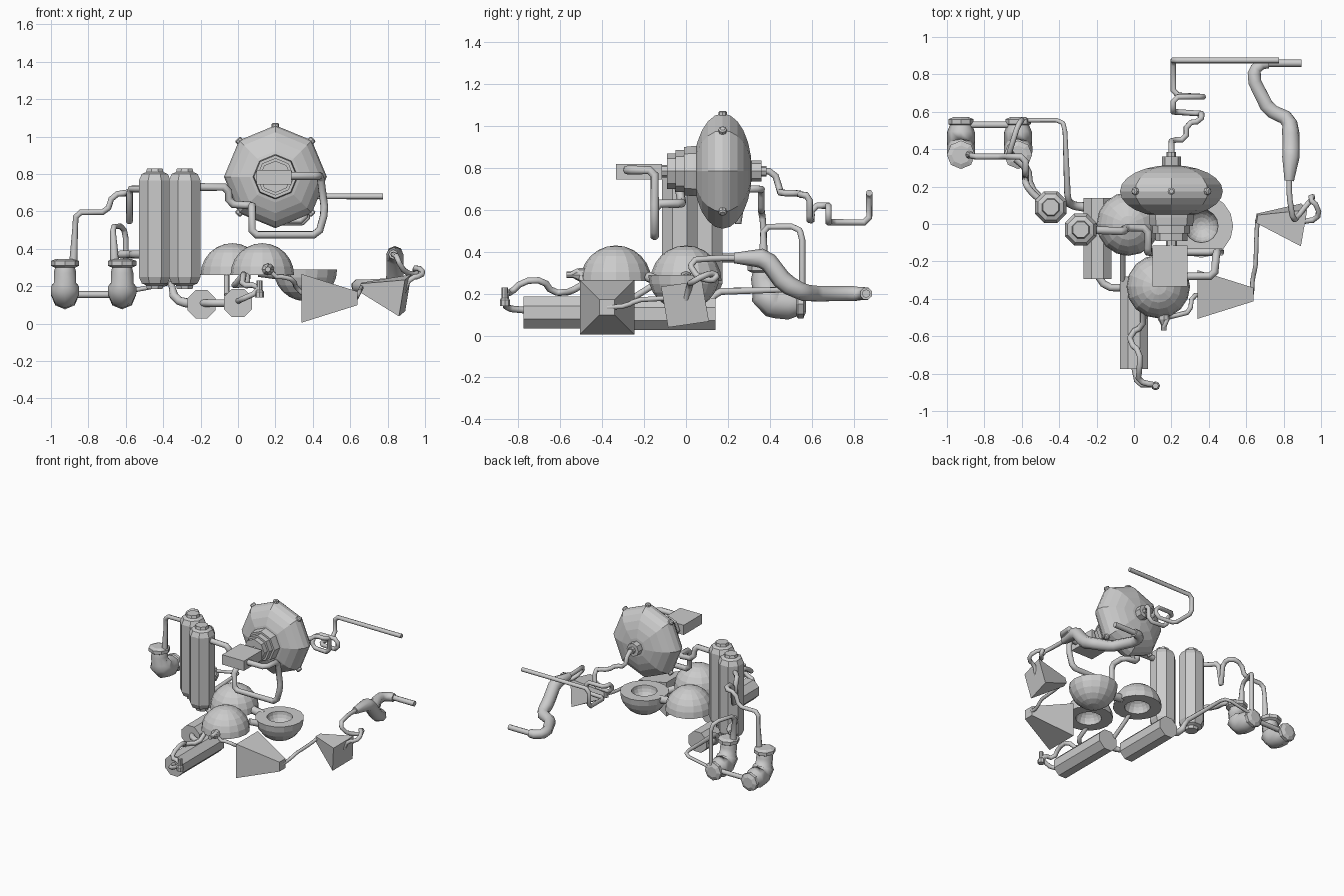
import bpy, bmesh
from math import sin, cos, pi, radians
from mathutils import Vector


def lathe(name, origin, axis, profile, sides=8, phase=0.0):
    """Revolve (radius, height) points about an axis; zero radius closes to a point."""
    q = Vector((0, 0, 1)).rotation_difference(Vector(axis).normalized())
    o = Vector(origin)
    bm = bmesh.new()
    rings = []
    for r, h in profile:
        if r < 1e-5:
            rings.append([bm.verts.new(o + q @ Vector((0, 0, h)))] * sides)
        else:
            rings.append([bm.verts.new(o + q @ Vector((r * cos(a), r * sin(a), h)))
                          for a in (phase + 2 * pi * i / sides for i in range(sides))])
    for a, b in zip(rings, rings[1:]):
        for i in range(sides):
            j = (i + 1) % sides
            vs = list(dict.fromkeys([a[i], a[j], b[j], b[i]]))
            if len(vs) > 2:
                bm.faces.new(vs)
    for ring in (rings[0], rings[-1]):
        if ring[0] is not ring[1]:
            bm.faces.new(ring)
    bmesh.ops.recalc_face_normals(bm, faces=bm.faces)
    me = bpy.data.meshes.new(name)
    bm.to_mesh(me)
    bm.free()
    ob = bpy.data.objects.new(name, me)
    bpy.context.collection.objects.link(ob)
    return ob


def pipe(name, pts, r, radii=None, chamfer=0.025):
    """Octagonal tube along a path with chamfered corners, turned into a mesh."""
    P = [Vector(p) for p in pts]
    R = radii or [r] * len(P)
    out = [(P[0], R[0])]
    for k in range(1, len(P) - 1):
        a, b = P[k - 1] - P[k], P[k + 1] - P[k]
        for d in (a, b):
            out.append((P[k] + d.normalized() * min(chamfer, d.length * 0.4), R[k]))
    out.append((P[-1], R[-1]))
    cu = bpy.data.curves.new(name, 'CURVE')
    cu.dimensions = '3D'
    cu.bevel_depth = 1.0
    cu.bevel_resolution = 2
    cu.use_fill_caps = True
    s = cu.splines.new('POLY')
    s.points.add(len(out) - 1)
    for pt, (p, rad) in zip(s.points, out):
        pt.co = (*p, 1)
        pt.radius = rad
    ob = bpy.data.objects.new(name, cu)
    bpy.context.collection.objects.link(ob)
    bpy.ops.object.select_all(action='DESELECT')
    ob.select_set(True)
    bpy.context.view_layer.objects.active = ob
    bpy.ops.object.convert(target='MESH')
    return ob


def box(name, lo, hi):
    bpy.ops.mesh.primitive_cube_add(size=1, location=[(a + b) / 2 for a, b in zip(lo, hi)])
    ob = bpy.context.object
    ob.name = name
    ob.scale = [b - a for a, b in zip(lo, hi)]


# Faceted pressure vessel with stepped front nozzle, rear port and rim bolts
C = Vector((0.2, 0.175, 0.785))
Y = (0, 1, 0)
lathe("vessel", C, Y, [(0.275 * sin(pi * i / 12), -0.14 * cos(pi * i / 12)) for i in range(13)])
lathe("vessel_nozzle", C, Y, [(0.06, -0.265), (0.085, -0.265), (0.085, -0.225), (0.1, -0.225),
      (0.1, -0.185), (0.115, -0.185), (0.12, -0.14), (0.12, -0.08)])
lathe("vessel_port", C, Y, [(0.05, 0.11), (0.05, 0.185), (0.025, 0.185), (0.025, 0.21)])
for a in (90, 45, 135, 225, 315):
    d = Vector((cos(radians(a)), 0, sin(radians(a))))
    lathe("rim_bolt", C + d * 0.26, d, [(0.02, 0), (0.02, 0.022), (0.012, 0.028)])

# Rear zigzag pipe
pipe("rear_pipe", [(.2, .36, .785), (.2, .42, .785), (.2, .45, .69), (.28, .45, .68),
     (.28, .54, .68), (.36, .55, .67), (.36, .59, .67), (.36, .59, .55), (.21, .6, .55),
     (.21, .6, .62), (.21, .68, .62), (.37, .68, .62), (.37, .68, .54), (.21, .69, .54),
     (.21, .875, .54), (.21, .875, .68), (.775, .875, .68)], 0.016)

# Box in front of the nozzle and the pipe round to the tanks
box("front_box", (.1, -.335, .745), (.285, -.115, .82))
lathe("box_neck", (.2, -.12, .785), Y, [(.03, 0), (.03, .05)])
pipe("box_pipe", [(.27, -.28, .79), (.43, -.28, .79), (.44, -.15, .79), (.465, -.15, .6),
     (.43, -.15, .475), (.075, -.15, .475), (.075, -.15, .63), (.075, -.02, .63),
     (-.05, -.02, .64), (-.05, -.04, .73), (-.25, -.03, .73)], 0.021)

# Twin tall tanks
for x, y in ((-.445, .09), (-.285, -.03)):
    lathe("tall_tank", (x, y, 0), (0, 0, 1), [(.045, .185), (.05, .205), (.075, .215), (.092, .25),
          (.092, .765), (.075, .8), (.05, .81), (.045, .83)], 8, pi / 8)

# Lying octagonal cylinders
lathe("lying_cylinder_rear", (-.195, 0, .103), Y, [(.082, -.295), (.082, .14)], 8, pi / 8)
lathe("lying_cylinder_front", (0, 0, .11), Y, [(.082, -.775), (.082, -.28)], 8, pi / 8)
pipe("cylinder_link", [(-.19, -.28, .11), (-.15, -.34, .11), (-.06, -.34, .11)], 0.02)
pipe("cylinder_riser", [(-.06, -.3, .15), (-.06, -.14, .25), (-.06, -.1, .29)], 0.015)

# Thick hollow half spheres: two face down, one face up
n = 6
outer = [(.17 * sin(pi / 2 * i / n), .17 * cos(pi / 2 * i / n)) for i in range(n + 1)]
inner = [(.09 * sin(pi / 2 * i / n), .09 * cos(pi / 2 * i / n)) for i in range(n, -1, -1)]
for name, c, s in (("dome_left", (-.03, 0, .26), 1), ("dome_front", (.13, -.335, .26), 1),
                   ("bowl", (.36, -.01, .29), -1)):
    lathe(name, c, (0, 0, 1), [(r, s * h) for r, h in outer + inner], 16)
pipe("dome_link", [(.11, 0, .28), (.22, 0, .265)], 0.03)
pipe("dome_bowl_link", [(.22, -.18, .28), (.27, -.13, .26)], 0.025)

# Small nozzle on the front dome and its feed to the first hood
lathe("dome_nozzle", (.16, -.48, .29), (0, -1, 0),
      [(.032, 0), (.032, .03), (.015, .06), (.015, .09)])
pipe("dome_feed", [(.16, -.55, .29), (.18, -.5, .32), (.18, -.5, .25), (.26, -.48, .25),
     (.3, -.47, .23), (.31, -.38, .19), (.36, -.38, .15)], 0.013)
pipe("front_fittings", [(0, -.76, .12), (.02, -.86, .13), (.11, -.86, .17), (.1, -.86, .21),
     (.02, -.84, .2), (.03, -.78, .26), (.03, -.68, .265), (-.02, -.64, .205),
     (-.02, -.58, .205), (.05, -.55, .21), (.05, -.45, .27)], 0.016)
lathe("fitting_cap", (.115, -.865, .14), (0, 0, 1), [(.024, 0), (.024, .03), (.016, .04), (.016, .09)])

# Square tapered hoods and their link
S = 2 ** .5
lathe("hood_front", (.34, -.377, .135), (1, 0, 0), [(.13 * S, 0), (.036 * S, .3)], 4, pi / 4)
lathe("hood_rear", (.655, .03, .195), (.24, -.035, -.045), [(.022 * S, 0), (.1 * S, .245)], 4, pi / 4)
pipe("hood_link", [(.63, -.377, .135), (.635, -.28, .14), (.65, -.24, .17), (.655, -.06, .18),
     (.66, .02, .195)], 0.012)

# Looped thin tube and the large exhaust trail at the right
pipe("loop_tube", [(.885, 0, .17), (.92, .02, .25), (.98, .02, .25), (.99, .09, .29), (.93, .14, .3),
     (.97, .15, .27), (.92, .1, .26), (.87, .03, .3), (.85, .02, .36), (.83, .15, .37),
     (.83, .26, .37)], 0.015)
pipe("exhaust_trail", [(.83, .23, .37), (.84, .38, .37), (.84, .47, .25), (.83, .56, .205),
     (.72, .61, .2), (.635, .78, .2), (.66, .855, .2), (.72, .86, .2)], 0,
     [.025, .046, .046, .042, .04, .038, .033, .03])
pipe("exhaust_tip", [(.7, .86, .2), (.895, .86, .2)], 0.02)

# Two elbow pots at the left
for x in (-.925, -.62):
    pipe("elbow_pot", [(x, .37, .31), (x, .37, .25), (x, .39, .165), (x, .46, .15), (x, .54, .15)],
         0, [.05, .06, .076, .074, .055], 0.035)
    lathe("pot_flange", (x, .37, 0), (0, 0, 1), [(.055, .3), (.076, .31), (.076, .335), (.05, .345)])
    lathe("pot_end", (x, 0, .15), Y, [(.055, .525), (.068, .535), (.068, .56), (.04, .572)])
pipe("pot_link", [(-.88, .53, .155), (-.66, .53, .155)], 0.018)

# Pot pipework up to the tanks and over to the lying cylinder
pipe("pot_riser", [(-.88, .37, .33), (-.87, .37, .53), (-.865, .36, .595), (-.7, .36, .595),
     (-.67, .36, .69), (-.58, .36, .7), (-.58, .27, .7), (-.58, .25, .52), (-.58, .22, .72),
     (-.56, .18, .72), (-.47, .1, .72)], 0, [.022, .015] + [.016] * 3 + [.018] * 6)
pipe("pot_loop", [(-.66, .37, .34), (-.67, .37, .52), (-.62, .53, .52), (-.6, .555, .48),
     (-.6, .555, .17)], 0, [.024, .015, .015, .015, .015])
pipe("pot_side_feed", [(-.63, .35, .37), (-.57, .3, .37), (-.56, .2, .37), (-.47, .1, .37)], 0.022)
pipe("cylinder_feed", [(-.6, .555, .17), (-.39, .555, .21), (-.37, .52, .22), (-.355, .14, .21),
     (-.34, .1, .13), (-.26, .09, .105), (-.2, .09, .105)],
     0, [.012, .012, .013, .018, .024, .026, .026])
